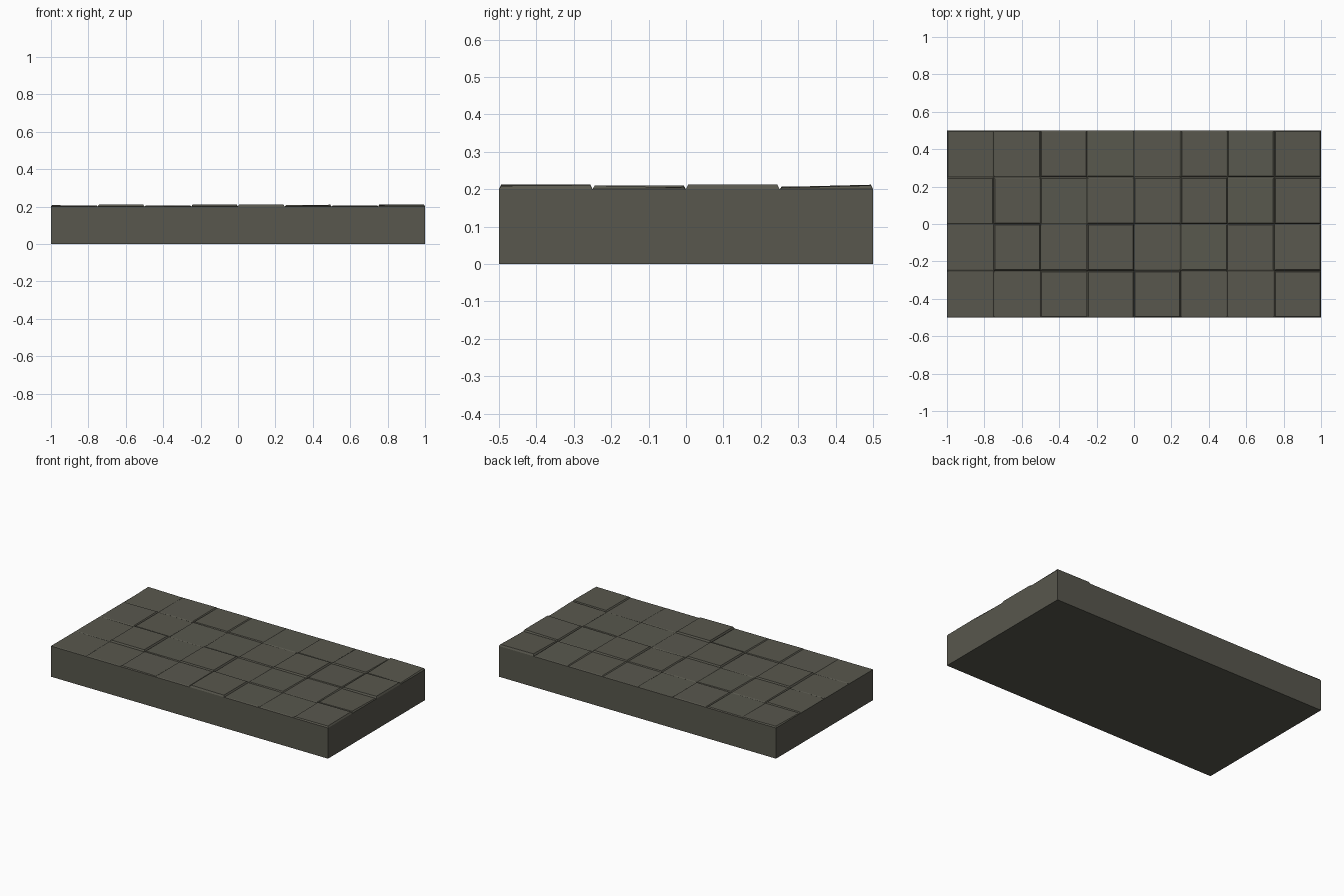
import bpy, bmesh, random

if "Cube" in bpy.data.objects:
    bpy.data.objects.remove(bpy.data.objects["Cube"])

random.seed(4)
stone = bpy.data.materials.new("dark olive stone")
stone.diffuse_color = (0.098, 0.096, 0.075, 1)
stone.use_nodes = True
stone.node_tree.nodes["Principled BSDF"].inputs["Base Color"].default_value = stone.diffuse_color

COLS, ROWS, T = 8, 4, 0.25
TOP, GAP = 0.20, 0.006

# Proud tiles (column, row from the front): lift, x tilt, y tilt
special = {
    (1, 1): (0.010, 0, 0), (3, 1): (0.010, 0, 0), (4, 0): (0.011, -0.001, 0),
    (5, 2): (0.009, 0.001, 0), (7, 2): (0.010, 0.002, 0.0),
    (0, 3): (0.003, -0.002, 0.003), (7, 1): (0.005, 0.002, -0.003),
    (7, 0): (0.009, 0.001, 0.001), (6, 3): (0.005, 0, -0.002),
    (7, 3): (0.008, -0.001, 0.003),
}

bm = bmesh.new()
grid = [[bm.verts.new((-1 + i * T, -0.5 + j * T, TOP)) for j in range(ROWS + 1)]
        for i in range(COLS + 1)]

# Paving tiles: slightly tilted tops with bevelled rims
for i in range(COLS):
    for j in range(ROWS):
        lift, tx, ty = special.get((i, j), (random.uniform(0.002, 0.005),
                                            random.uniform(-0.0015, 0.0015),
                                            random.uniform(-0.0015, 0.0015)))
        outer = [grid[i][j], grid[i + 1][j], grid[i + 1][j + 1], grid[i][j + 1]]
        inner = []
        for v, (sx, sy) in zip(outer, ((-1, -1), (1, -1), (1, 1), (-1, 1))):
            z = TOP + max(0.0005, lift + sx * tx + sy * ty)
            inner.append(bm.verts.new((v.co.x - sx * GAP, v.co.y - sy * GAP, z)))
        bm.faces.new(inner)
        for k in range(4):
            n = (k + 1) % 4
            bm.faces.new((outer[k], outer[n], inner[n], inner[k]))

# Slab sides and underside
rim = [e for e in bm.edges if e.is_boundary]
res = bmesh.ops.extrude_edge_only(bm, edges=rim)
for v in res["geom"]:
    if isinstance(v, bmesh.types.BMVert):
        v.co.z = 0
bmesh.ops.holes_fill(bm, edges=[e for e in bm.edges if e.is_boundary], sides=0)
bmesh.ops.recalc_face_normals(bm, faces=bm.faces)

me = bpy.data.meshes.new("paved_slab")
bm.to_mesh(me)
bm.free()
me.materials.append(stone)
bpy.context.collection.objects.link(bpy.data.objects.new("paved_slab", me))
